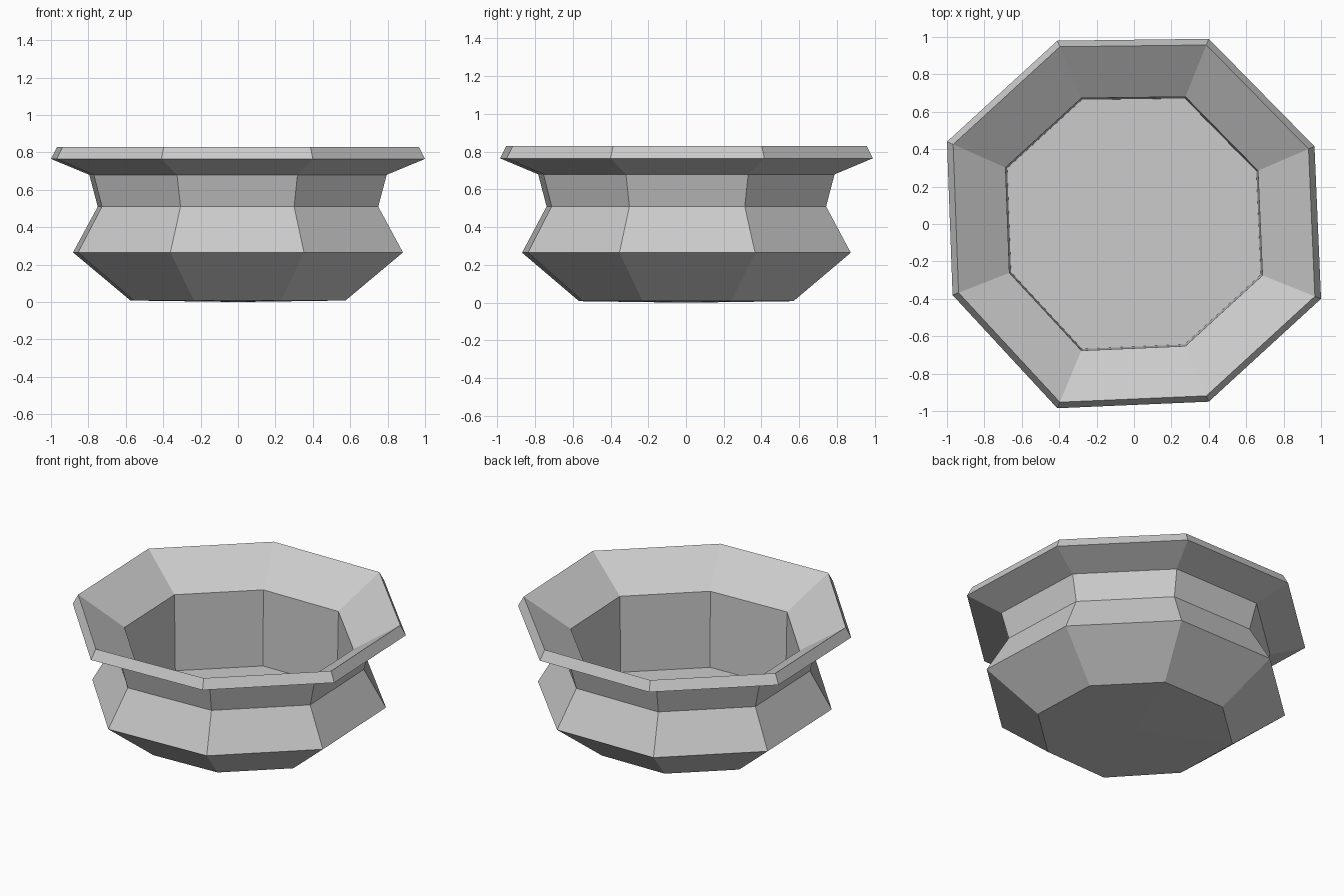
import bpy
import bmesh

cube = bpy.data.objects.get("Cube")
if cube:
    bpy.data.objects.remove(cube, do_unlink=True)

# One flat colour
grey = bpy.data.materials.new("plain_grey")
colour = (0.6, 0.6, 0.6, 1.0)
grey.diffuse_color = colour
grey.use_nodes = True
grey.node_tree.nodes["Principled BSDF"].inputs["Base Color"].default_value = colour

# Hand-shaped octagon, at the widest edge of the rim
octagon = [(-0.41, -0.985), (0.40, -0.95), (1.0, -0.40), (0.965, 0.415),
           (0.40, 0.99), (-0.41, 0.98), (-1.0, 0.44), (-0.97, -0.38)]

# Wall profile as (scale, height): up the outside, over the lip, down the inside
profile = [
    (0.575, 0.008),  # foot
    (0.882, 0.265),  # belly
    (0.750, 0.51),   # waist
    (0.795, 0.68),   # shoulder under the rim
    (1.000, 0.765),  # lip
    (0.967, 0.83),   # top edge
    (0.687, 0.64),   # throat
    (0.678, 0.13),   # inner floor
]


def cap(bm, ring, height, upward):
    """Close a ring with a shallow fan around a centre point."""
    centre = bm.verts.new((0, 0, height))
    for a, b in zip(ring, ring[1:] + ring[:1]):
        bm.faces.new((a, b, centre) if upward else (b, a, centre))


def build_bowl():
    bm = bmesh.new()
    rings = [[bm.verts.new((x * s, y * s, z)) for x, y in octagon]
             for s, z in profile]
    # Walls between neighbouring rings
    for low, high in zip(rings, rings[1:]):
        for i in range(len(octagon)):
            j = (i + 1) % len(octagon)
            bm.faces.new((low[i], low[j], high[j], high[i]))
    # Underside and inner floor
    cap(bm, rings[0], 0.0, False)
    cap(bm, rings[-1], 0.13, True)
    mesh = bpy.data.meshes.new("octagonal_bowl")
    bm.to_mesh(mesh)
    bm.free()
    mesh.materials.append(grey)
    bowl = bpy.data.objects.new("octagonal_bowl", mesh)
    bpy.context.collection.objects.link(bowl)


build_bowl()
